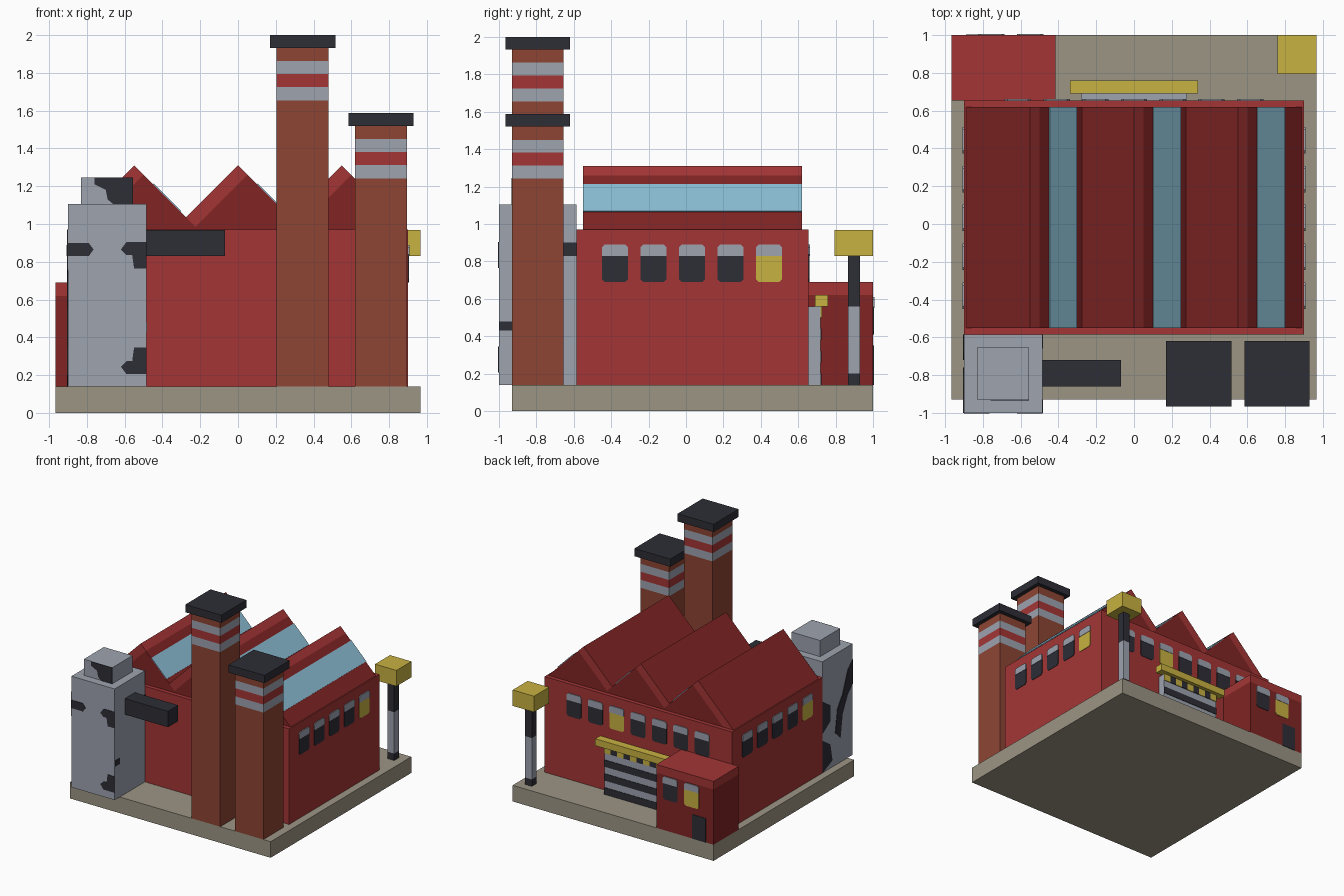
import bpy, bmesh

cube = bpy.data.objects.get("Cube")
if cube:
    bpy.data.objects.remove(cube)


def linear(hex_code):
    rgb = [int(hex_code[i:i + 2], 16) / 255 for i in (0, 2, 4)]
    return [c / 12.92 if c < 0.04 else ((c + 0.055) / 1.055) ** 2.4 for c in rgb] + [1]


def material(name, hex_code):
    m = bpy.data.materials.new(name)
    m.use_nodes = True
    m.diffuse_color = linear(hex_code)
    m.node_tree.nodes["Principled BSDF"].inputs["Base Color"].default_value = linear(hex_code)
    return m


STONE = material("stone", "9c9584")
RED = material("red", "a43535")
MAROON = material("dark red", "812424")
BRICK = material("brick", "8d4534")
GREY = material("grey", "9da3af")
DARK = material("charcoal", "2d2e36")
YELLOW = material("yellow", "c8b241")
GLASS = material("glass", "8bbdd4")


def prism(name, pts, axis, lo, hi, *mats):
    """Extrude a 2D outline along an axis; the outline uses the other two axes in order."""
    def place(p, d):
        v = list(p)
        v.insert("xyz".index(axis), d)
        return v
    bm = bmesh.new()
    low = [bm.verts.new(place(p, lo)) for p in pts]
    high = [bm.verts.new(place(p, hi)) for p in pts]
    bm.faces.new(low)
    bm.faces.new(high)
    for i in range(len(pts)):
        j = (i + 1) % len(pts)
        bm.faces.new((low[i], low[j], high[j], high[i]))
    bmesh.ops.recalc_face_normals(bm, faces=bm.faces)
    mesh = bpy.data.meshes.new(name)
    bm.to_mesh(mesh)
    bm.free()
    for m in mats:
        mesh.materials.append(m)
    ob = bpy.data.objects.new(name, mesh)
    bpy.context.collection.objects.link(ob)
    return ob


def rect(a0, a1, b0, b1):
    return [(a0, b0), (a1, b0), (a1, b1), (a0, b1)]


def box(name, x, y, z, mat):
    return prism(name, rect(*x, *y), "z", *z, mat)


def stack(name, x, y, z, layers):
    """Boxes piled up, each given by its top height and colour."""
    for i, (top, mat) in enumerate(layers):
        box(f"{name}_{i + 1}", x, y, (z, top), mat)
        z = top


def plate(name, side, pos, pts, mat, lift=0.004):
    """Thin painted shape on a wall; side is an axis with its sign."""
    prism(name, pts, side[1], pos, pos + (lift if side[0] == "+" else -lift), mat)


def window(name, side, pos, c, z, lit=False):
    w, h, r = 0.07, 0.2, 0.015
    pane = [(c - w, z + r), (c - w + r, z), (c + w - r, z), (c + w, z + r), (c + w, z + 0.15), (c - w, z + 0.15)]
    head = [(c - w, z + 0.14), (c + w, z + 0.14), (c + w, z + h - r),
            (c + w - r, z + h), (c - w + r, z + h), (c - w, z + h - r)]
    plate(name + "_pane", side, pos, pane, YELLOW if lit else DARK)
    plate(name + "_head", side, pos, head, GREY, 0.007)


# Ground slab and main hall
G = 0.14
box("ground_slab", (-0.965, 0.965), (-0.93, 1), (0, G), STONE)
box("main_hall", (-0.9, 0.9), (-0.585, 0.655), (G, 0.97), RED)

# Saw-tooth roof: dark body, thick slab on one slope, glass strip on the other
for i, c in enumerate((-0.55, 0, 0.55)):
    y = (-0.55, 0.62)
    prism(f"roof_body_{i}", [(c + 0.05, 1.26), (c + 0.34, 0.97), (c - 0.24, 0.97)], "y", *y, MAROON)
    drop = 0.34 if i == 0 else 0.275
    inner = (c - 0.24, 0.97) if i == 0 else (c - 0.225, 0.985)
    slab = prism(f"roof_slab_{i}", [(c, 1.31), (c + 0.05, 1.26), inner, (c - drop, 1.31 - drop)],
                 "y", *y, RED, MAROON)
    for f in slab.data.polygons:
        f.material_index = int(f.normal.x < -0.5 and f.normal.z > 0.5)
    a, b, t = 0.1, 0.245, 0.004
    prism(f"skylight_{i}", [(c + a, 1.31 - a), (c + a + t, 1.31 - a + t),
                            (c + b + t, 1.31 - b + t), (c + b, 1.31 - b)], "y", *y, GLASS)

# Hall windows on both sides and the back
for i in range(5):
    y = -0.38 + 0.206 * i
    window(f"left_window_{i}", "+x", 0.9, y, 0.69, i == 4)
    window(f"right_window_{i}", "-x", -0.9, y, 0.69, i == 0)
for i in range(-3, 4):
    window(f"back_window_{i + 3}", "+y", 0.655, 0.205 * i, 0.69, i == 1)

# Annex with trim, windows and door
stack("annex", (-0.965, -0.415), (0.655, 1), G, [(0.62, MAROON), (0.69, RED)])
window("annex_window_a", "+y", 1, -0.55, 0.41)
window("annex_window_b", "+y", 1, -0.755, 0.41, True)
plate("annex_door", "+y", 1, rect(-0.89, -0.76, G, 0.35), DARK)

# Loading door with slats, hazard strip and canopy
box("loading_door", (-0.28, 0.28), (0.655, 0.72), (G, 0.56), GREY)
row = 0.06
for i in range(3):
    z = G + 2 * i * row
    plate(f"door_slat_{i}", "+y", 0.72, rect(-0.28, 0.28, z, z + row), DARK)
for i in range(9):
    x = -0.28 + i * 0.56 / 9
    plate(f"hazard_{i}", "+y", 0.72, rect(x, x + 0.56 / 9, 0.5, 0.56), DARK if i % 2 else YELLOW, 0.006)
box("canopy", (-0.34, 0.34), (0.69, 0.76), (0.56, 0.62), YELLOW)

# Lamp
stack("lamp_post", (0.83, 0.895), (0.865, 0.93), G, [(0.2, DARK), (0.56, GREY), (0.83, DARK)])
box("lamp_head", (0.76, 0.965), (0.795, 1), (0.83, 0.968), YELLOW)

# Chimneys
for name, x, top in (("tall_chimney", 0.205, 2), ("short_chimney", 0.62, 1.587)):
    stack(name, (x, x + 0.275), (-0.93, -0.655), G,
          [(top - 0.345, BRICK), (top - 0.275, GREY), (top - 0.205, RED),
           (top - 0.137, GREY), (top - 0.067, BRICK)])
    box(name + "_cap", (x - 0.035, x + 0.31), (-0.965, -0.62), (top - 0.067, top), DARK)

# Silo with outlet duct
box("silo", (-0.9, -0.485), (-1, -0.585), (G, 1.105), GREY)
box("silo_top", (-0.83, -0.555), (-0.93, -0.655), (1.105, 1.245), GREY)
box("duct", (-0.485, -0.07), (-0.86, -0.72), (0.83, 0.968), DARK)

# Dark stains on the silo
plate("stain_front_a", "-y", -1, [(-0.9, 0.83), (-0.79, 0.83), (-0.765, 0.865), (-0.79, 0.9), (-0.9, 0.9)], DARK)
for z, s in ((0.835, 1), (0.275, -1)):
    plate(f"stain_front_{z}", "-y", -1,
          [(-0.62, z + 0.03 * s), (-0.59, z), (-0.56, z), (-0.55, z - 0.07 * s), (-0.485, z - 0.07 * s),
           (-0.485, z + 0.07 * s), (-0.59, z + 0.07 * s)], DARK)
plate("stain_top", "-y", -0.93, [(-0.76, 1.245), (-0.76, 1.21), (-0.7, 1.18), (-0.69, 1.13), (-0.66, 1.105),
                                 (-0.555, 1.105), (-0.555, 1.245)], DARK)
plate("stain_left_a", "+x", -0.485, rect(-0.66, -0.585, 0.83, 0.9), DARK)
plate("stain_left_b", "+x", -0.485, rect(-1, -0.93, 0.43, 0.48), DARK)
plate("stain_right_a", "-x", -0.9, [(-1, 0.97), (-0.93, 0.9), (-0.86, 0.72), (-0.79, 0.62), (-0.76, 0.42),
                                    (-0.83, 0.35), (-0.86, 0.55), (-0.93, 0.69), (-1, 0.76)], DARK)
plate("stain_right_b", "-x", -0.9, [(-0.585, 0.76), (-0.69, 0.69), (-0.69, 0.55), (-0.585, 0.48)], DARK)
plate("stain_right_c", "-x", -0.9, [(-0.585, 0.42), (-0.69, 0.35), (-0.72, 0.2), (-0.585, G)], DARK)
